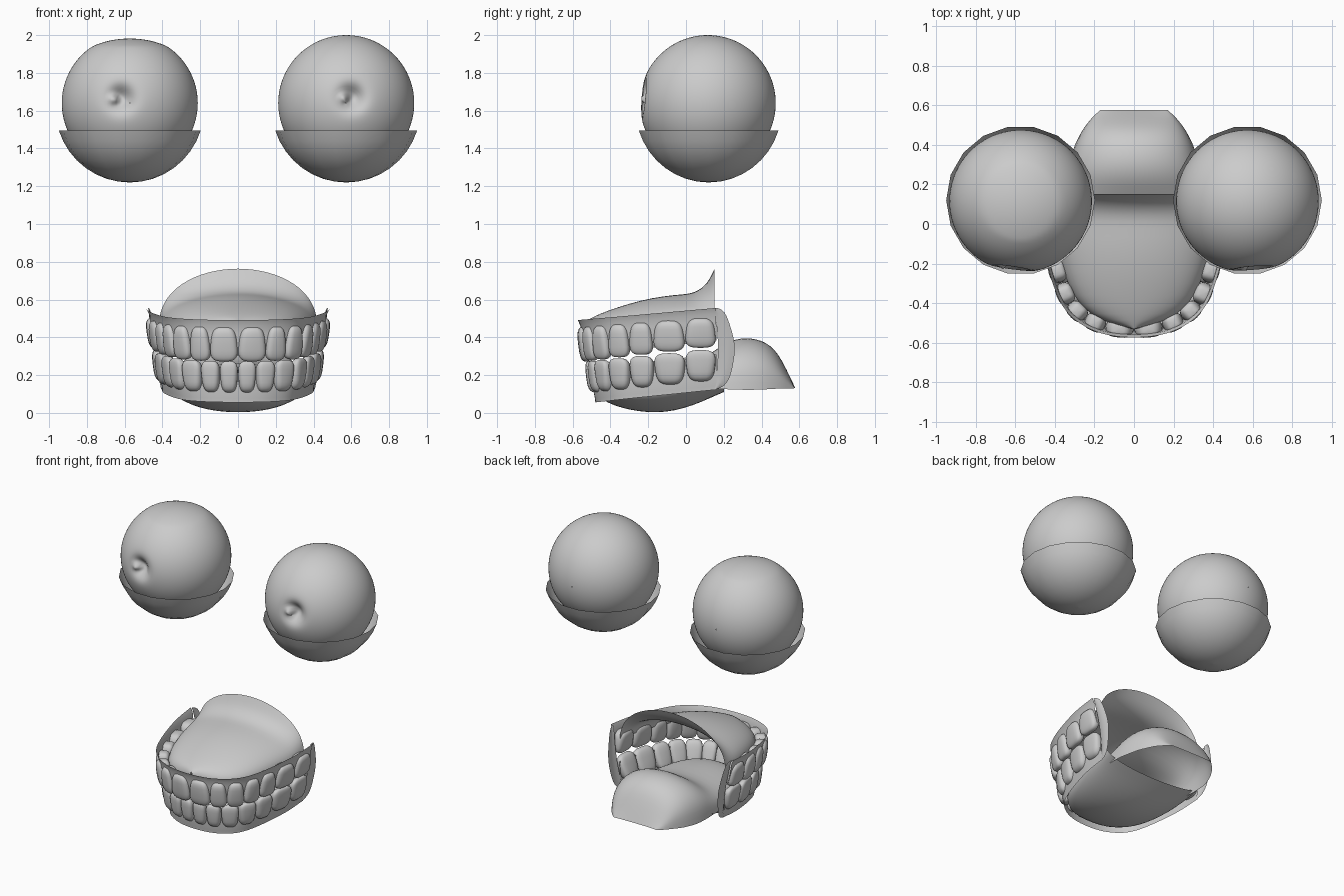
import bpy, bmesh, math
from mathutils import Vector

if "Cube" in bpy.data.objects:
    bpy.data.objects.remove(bpy.data.objects["Cube"])


def make(name, verts, faces, subdiv=0):
    me = bpy.data.meshes.new(name)
    me.from_pydata([tuple(v) for v in verts], [], faces)
    me.polygons.foreach_set("use_smooth", [True] * len(me.polygons))
    ob = bpy.data.objects.new(name, me)
    bpy.context.collection.objects.link(ob)
    if subdiv:
        m = ob.modifiers.new("smooth", 'SUBSURF')
        m.levels = m.render_levels = subdiv
    return ob


def loft(name, rows, subdiv=0, close=False):
    n = len(rows[0])
    verts = [v for r in rows for v in r]
    faces = []
    for i in range(len(rows) - 1):
        for j in range(n if close else n - 1):
            k = (j + 1) % n
            faces.append((i*n + j, i*n + k, (i+1)*n + k, (i+1)*n + j))
    return make(name, verts, faces, subdiv)


def lerp_table(tab, t):
    for a, b in zip(tab, tab[1:]):
        if t <= b[0]:
            f = max(0, (t - a[0]) / (b[0] - a[0]))
            return [p + (q - p) * f for p, q in zip(a, b)]
    return tab[-1]


# Dental arch: smooth half curve, addressed by signed arc length
ARCH = [(0, -.555), (.15, -.538), (.27, -.483), (.345, -.405),
        (.395, -.29), (.435, -.14), (.46, 0), (.468, .16)]


class Arch:
    def __init__(self, sx, front):
        pts = [Vector((x * sx, .16 + (y - .16) * front)) for x, y in ARCH]
        ext = [Vector((-pts[1].x, pts[1].y))] + pts + [2 * pts[-1] - pts[-2]]
        self.p = []
        for a, b, c, d in zip(ext, ext[1:], ext[2:], ext[3:]):
            for i in range(12):
                t = i / 12
                self.p.append(.5 * (2*b + (c-a)*t + (2*a-5*b+4*c-d)*t*t + (3*b-a-3*c+d)*t**3))
        self.p.append(pts[-1])
        self.s = [0]
        for a, b in zip(self.p, self.p[1:]):
            self.s.append(self.s[-1] + (b - a).length)
        self.L = self.s[-1]

    def at(self, s):
        """position, tangent, outward normal"""
        q, sg = abs(s), (-1 if s < 0 else 1)
        i = 0
        while i < len(self.s) - 2 and self.s[i+1] < q:
            i += 1
        a, b = self.p[i], self.p[i+1]
        f = (q - self.s[i]) / (self.s[i+1] - self.s[i])
        p, t = a.lerp(b, f), (b - a).normalized()
        return Vector((p.x*sg, p.y)), Vector((t.x, t.y*sg)), Vector((t.y*sg, -t.x))

    def half_width(self, y):
        return lerp_table([(p.y, p.x) for p in self.p], y)[1]


upper, lower = Arch(1, 1), Arch(.93, .94)


# Teeth: rounded blocks set along the arch
def teeth(name, arch, widths, zspan, slant):
    bm = bmesh.new()
    scale = arch.L / sum(widths)
    s = 0
    for w in widths:
        w *= scale
        for side in (1, -1):
            p, t, n = arch.at(side * (s + w / 2))
            lo, hi = zspan(p.y)
            new = bmesh.ops.create_uvsphere(bm, u_segments=20, v_segments=14, radius=1)["verts"]
            for v in new:
                c = [math.copysign(abs(k) ** .62, k) for k in v.co]
                biting = -c[2] if slant == 0 else c[2]
                wid = w * .52 * (.9 + .1 * biting)
                off = -.022 + slant * c[2] + c[1] * (.04 - .012 * biting)
                q = p + t * (c[0] * wid) + n * off
                v.co = (q.x, q.y, (lo + hi) / 2 + c[2] * (hi - lo) / 2)
        s += w
    bmesh.ops.recalc_face_normals(bm, faces=bm.faces)
    ob = make(name, [], [])
    bm.to_mesh(ob.data)
    bm.free()
    ob.data.polygons.foreach_set("use_smooth", [True] * len(ob.data.polygons))


teeth("upper_teeth", upper, [.145, .11, .11, .115, .125, .165, .16],
      lambda y: (.27 + .115*(y+.57), .455 + .075*(y+.57)), 0)
teeth("lower_teeth", lower, [.095, .1, .115, .12, .13, .165, .16],
      lambda y: (.105 + .1*(y+.53), .272 + .1*(y+.53)), .022)


# Gums: thin bands behind the teeth
def gum(name, arch, section):
    rows = []
    for i in range(65):
        p, t, n = arch.at(arch.L * (i / 32 - 1))
        row = []
        for off, z in section(p.y):
            q = p + n * off
            row.append((q.x, q.y, z))
        rows.append(row)
    loft(name, rows)


def upper_section(y):
    top, bot = .49 + .09*(y+.57), .27 + .115*(y+.57)
    return [(.018, top), (.004, top-.03), (0, top-.07), (-.012, bot+.07), (-.022, bot+.03)]


def lower_section(y):
    top, bot = .27 + .1*(y+.53), .06 + .1*(y+.47)
    return [(-.02, top-.03), (-.022, top-.07), (-.022, bot+.06), (-.03, bot+.02), (-.032, bot)]


gum("upper_gum", upper, upper_section)
gum("lower_gum", lower, lower_section)

# Rounded cheek tissue joining the gums at the back
outer = [(.17, .555), (.205, .54), (.228, .48), (.25, .41), (.262, .34),
         (.25, .26), (.235, .19), (.205, .14), (.16, .125)]
for side, label in ((1, "right"), (-1, "left")):
    rows = []
    for i, (y, z) in enumerate(outer):
        f = i / 8
        x = .48 - .07 * f
        zi = .555 - .43 * f
        yi = .15 + .02 * math.sin(math.pi * f)
        rows.append([(side*(x-.012), yi, zi), (side*x, (y+yi)/2, (z+zi)/2), (side*(x-.01), y, z)])
    loft(label + "_cheek", rows, 1)


# Domed loft across x: stations of (y, half width, edge z, crest z)
def dome(name, stations, power):
    rows = []
    for y, w, ze, zc in stations:
        row = []
        for j in range(17):
            a = math.pi * (j / 16 - .5)
            row.append((w * math.sin(a), y, ze + (zc - ze) * max(0, math.cos(a)) ** power))
        rows.append(row)
    loft(name, rows, 1)


# Palate with upswept rear lip
crest = [(-.53, .485), (-.49, .51), (-.42, .54), (-.3, .58), (-.18, .61), (-.06, .626),
         (.02, .63), (.07, .65), (.11, .685), (.135, .73), (.152, .765)]
dome("palate", [(y, max(.01, upper.half_width(y - .025) - .045), .42 + .06*(y+.5), z)
                for y, z in crest], .9)

# Bulging mouth floor
floor = [(-.46, .085), (-.42, .055), (-.34, .025), (-.25, .007), (-.16, 0),
         (-.06, .01), (.04, .04), (.12, .075), (.2, .11)]
dome("mouth_floor", [(y, max(.02, lower.half_width(y - .02) - .045), .12 + .1*(y+.47), z)
                     for y, z in floor], .9)

# Tongue rising to a hump and dropping at the throat
dome("tongue", [(-.43, .05, .12, .14), (-.41, .14, .12, .19), (-.35, .22, .12, .235),
                (-.24, .28, .12, .26), (-.1, .31, .12, .27), (.03, .325, .13, .275),
                (.12, .33, .13, .305), (.19, .33, .125, .36), (.26, .33, .125, .392),
                (.33, .32, .12, .4), (.4, .3, .125, .385), (.45, .275, .125, .355),
                (.49, .25, .13, .31), (.53, .22, .13, .235), (.577, .17, .13, .135)], .75)

# Eyes with a dimpled pupil, and the open lower lids
EX, EY, EZ, R = .573, .115, 1.64, .36
for side, label, px, pz in ((1, "right", .6, 1.67), (-1, "left", -.62, 1.665)):
    rows = []
    for i in range(65):
        a = math.pi * (.002 + .996 * i / 64)
        row = []
        for j in range(80):
            b = 2 * math.pi * j / 80
            x = side * EX + R * math.sin(a) * math.cos(b)
            z = EZ + R * math.sin(a) * math.sin(b)
            y = EY - R * math.cos(a)
            if y < EY:
                d = math.hypot(x - px, z - pz)
                e = math.hypot(x - px + .035, z - pz + .005)
                y += .075 * math.exp(-(d / .062) ** 2) - .045 * math.exp(-(e / .026) ** 2)
            if side < 0 and z > 1.94:
                z = 1.94 + (z - 1.94) * .7
            row.append((x, y, z))
        rows.append(row)
    loft(label + "_eyeball", rows, 0, True)

    cap, cz = .394, 1.614
    rows = []
    for i in range(9):
        a = math.radians(72.5) * (1 - i / 8) + .002
        rows.append([(side * EX + cap * math.sin(a) * math.cos(math.pi * j / 9),
                      EY + .005 + cap * math.sin(a) * math.sin(math.pi * j / 9),
                      cz - cap * math.cos(a)) for j in range(18)])
    loft(label + "_lower_lid", rows, 0, True)
